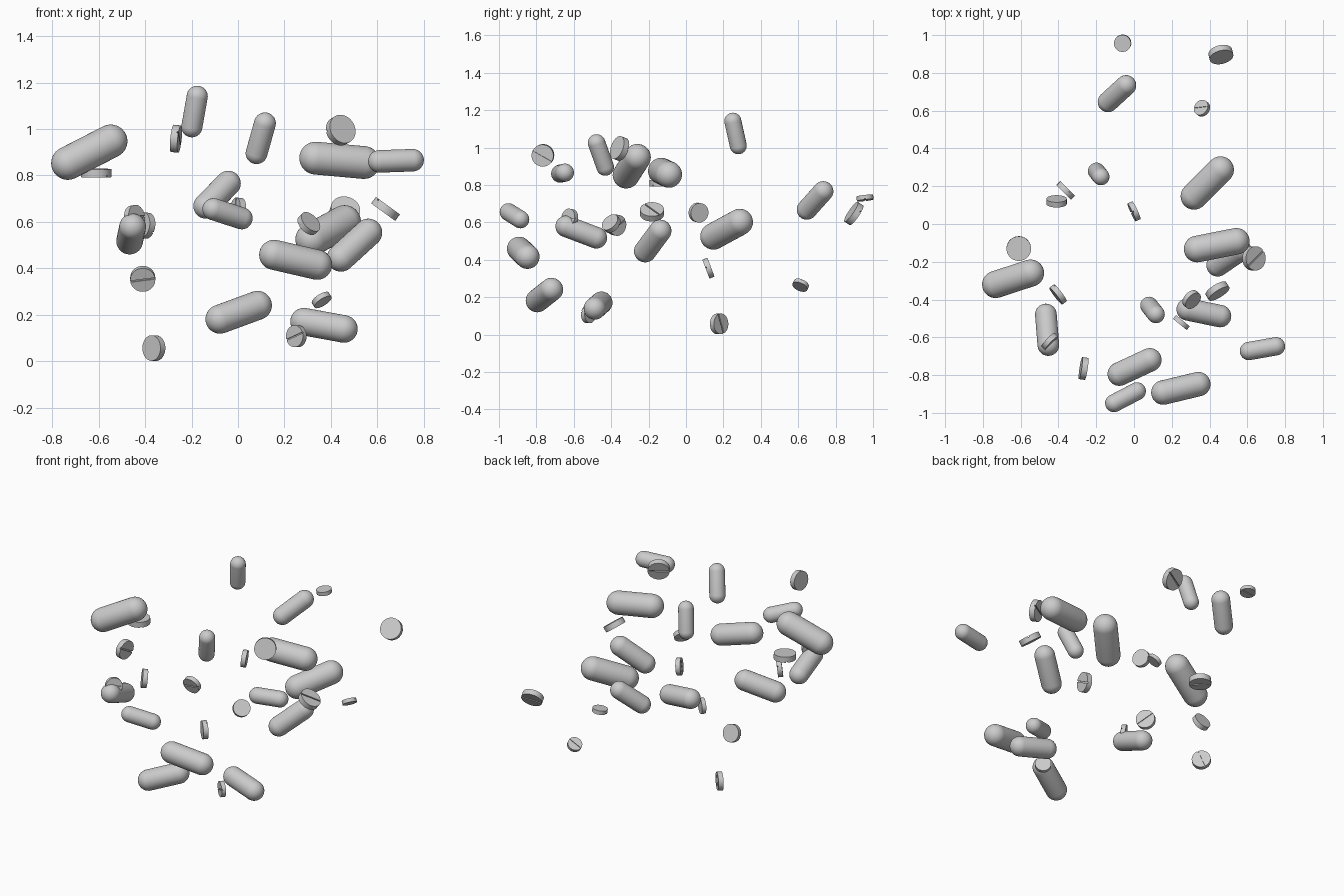
import bpy, bmesh, math
from mathutils import Vector, Matrix

if "Cube" in bpy.data.objects:
    bpy.data.objects.remove(bpy.data.objects["Cube"])

HALF_LEN = 2.5      # capsule half length in radii
THICK = 0.27        # tablet half thickness in radii

# capsules: centre, then signed half extents of the bounding box
CAPSULES = [
    ((-.64, -.29, .90), (.164, .102, .119)),
    ((-.187, .265, 1.075), (.057, -.060, .111)),
    ((.098, -.455, .96), (.065, -.070, .111)),
    ((.438, -.112, .865), (.174, .091, -.080)),
    ((.68, -.66, .863), (.120, .061, .051)),
    ((-.09, .69, .717), (.102, .098, .103)),
    ((-.045, -.917, .635), (.108, .079, -.067)),
    ((-.46, -.56, .548), (.064, -.138, .088)),
    ((.388, .217, .563), (.141, .141, .109)),
    ((.502, -.178, .50), (.119, .100, .114)),
    ((.248, -.87, .437), (.157, .087, -.086)),
    ((.003, -.757, .211), (.143, .100, .092)),
    ((.37, -.47, .155), (.145, -.077, -.075)),
]

# tablets: centre, radius, normal of the scored face, score direction
TABLETS = [
    ((-.06, .957, .73), .045, (.1, .1, -.98), (1, 0, 0)),
    ((.46, .897, .647), .064, (-.2, .8, -.55), (1, .6, .2)),
    ((.36, .613, .264), .043, (-.5, .35, .78), (-.8, -.15, -.6)),
    ((-.362, .177, .057), .055, (.7, .7, 0), (-.25, .25, -.9)),
    ((-.41, .12, .355), .054, (0, -.93, -.35), (1, 0, .15)),
    ((0, .067, .652), .052, (-.9, -.42, .1), (0, 0, 1)),
    ((-.61, -.13, .81), .065, (0, .03, -1), (-1, 1, 0)),
    ((.635, -.182, .656), .064, (.58, 0, .8), (1, 1, -.7)),
    ((-.402, -.373, .585), .056, (.78, .6, -.12), (-.5, .5, .45)),
    ((.442, -.355, .995), .064, (-.5, .8, -.3), (.8, .5, 0)),
    ((.305, -.40, .593), .051, (-.6, .55, -.58), (1, 1, 0)),
    ((.251, -.522, .108), .047, (-.63, -.77, 0), (.77, -.63, .35)),
    ((-.445, -.622, .622), .050, (.7, -.68, .15), (.7, .7, 0)),
    ((-.267, -.765, .958), .059, (.98, -.15, -.1), (0, 1, -.55)),
]


def capsule_mesh():
    """Unit-radius capsule along z: arc profile spun around the axis."""
    bm = bmesh.new()
    n, straight = 10, HALF_LEN - 1
    arc = [(math.cos(a), math.sin(a)) for a in (i * math.pi / 2 / n for i in range(n + 1))]
    prof = [(r, -z - straight) for r, z in reversed(arc)] + [(r, z + straight) for r, z in arc]
    verts = [bm.verts.new((r, 0, z)) for r, z in prof]
    edges = [bm.edges.new(p) for p in zip(verts, verts[1:])]
    bmesh.ops.spin(bm, geom=verts + edges, axis=(0, 0, 1), cent=(0, 0, 0),
                   angle=2 * math.pi, steps=36)
    bmesh.ops.remove_doubles(bm, verts=bm.verts, dist=1e-4)
    bmesh.ops.recalc_face_normals(bm, faces=bm.faces)
    me = bpy.data.meshes.new("capsule")
    bm.to_mesh(me)
    bm.free()
    return me


def tablet_mesh():
    """Unit-radius disc with a score line along x cut in its +z face."""
    bpy.ops.mesh.primitive_cylinder_add(vertices=48, radius=1, depth=2 * THICK)
    disc = bpy.context.object
    bpy.ops.mesh.primitive_cube_add(size=1, location=(0, 0, THICK))
    cutter = bpy.context.object
    cutter.scale = (3, .12, .24)
    cutter.hide_render = True
    mod = disc.modifiers.new("score", 'BOOLEAN')
    mod.operation = 'DIFFERENCE'
    mod.object = cutter
    mod.solver = 'EXACT'
    dg = bpy.context.evaluated_depsgraph_get()
    me = bpy.data.meshes.new_from_object(disc.evaluated_get(dg))
    bpy.data.objects.remove(disc)
    bpy.data.objects.remove(cutter)
    return me


def place(name, mesh, centre, radius, normal, side=None):
    """Put a scaled copy with its z axis on normal and x axis near side."""
    z = Vector(normal).normalized()
    s = Vector(side) if side else z.orthogonal()
    x = (s - z * s.dot(z)).normalized()
    rot = Matrix((x, z.cross(x), z)).transposed().to_4x4()
    me = mesh.copy()
    me.transform(Matrix.Translation(centre) @ rot @ Matrix.Scale(radius, 4))
    ob = bpy.data.objects.new(name, me)
    bpy.context.collection.objects.link(ob)
    bpy.ops.object.select_all(action='DESELECT')
    ob.select_set(True)
    bpy.context.view_layer.objects.active = ob
    bpy.ops.object.shade_smooth_by_angle(angle=math.radians(35))


def fit_capsule(ext):
    """Radius and axis of a capsule that fills the given half extents."""
    lo, hi = 0.02, 0.12
    for _ in range(40):
        r = (lo + hi) / 2
        axis = Vector([math.copysign(max(abs(e) - r, 0), e) for e in ext])
        if axis.length > (HALF_LEN - 1) * r:
            lo = r
        else:
            hi = r
    return r, axis


# capsules
base = capsule_mesh()
for i, (c, ext) in enumerate(CAPSULES):
    r, axis = fit_capsule(ext)
    place(f"capsule_{i + 1}", base, c, r, axis)

# scored tablets
base = tablet_mesh()
for i, (c, r, n, g) in enumerate(TABLETS):
    place(f"tablet_{i + 1}", base, c, r, n, g)
